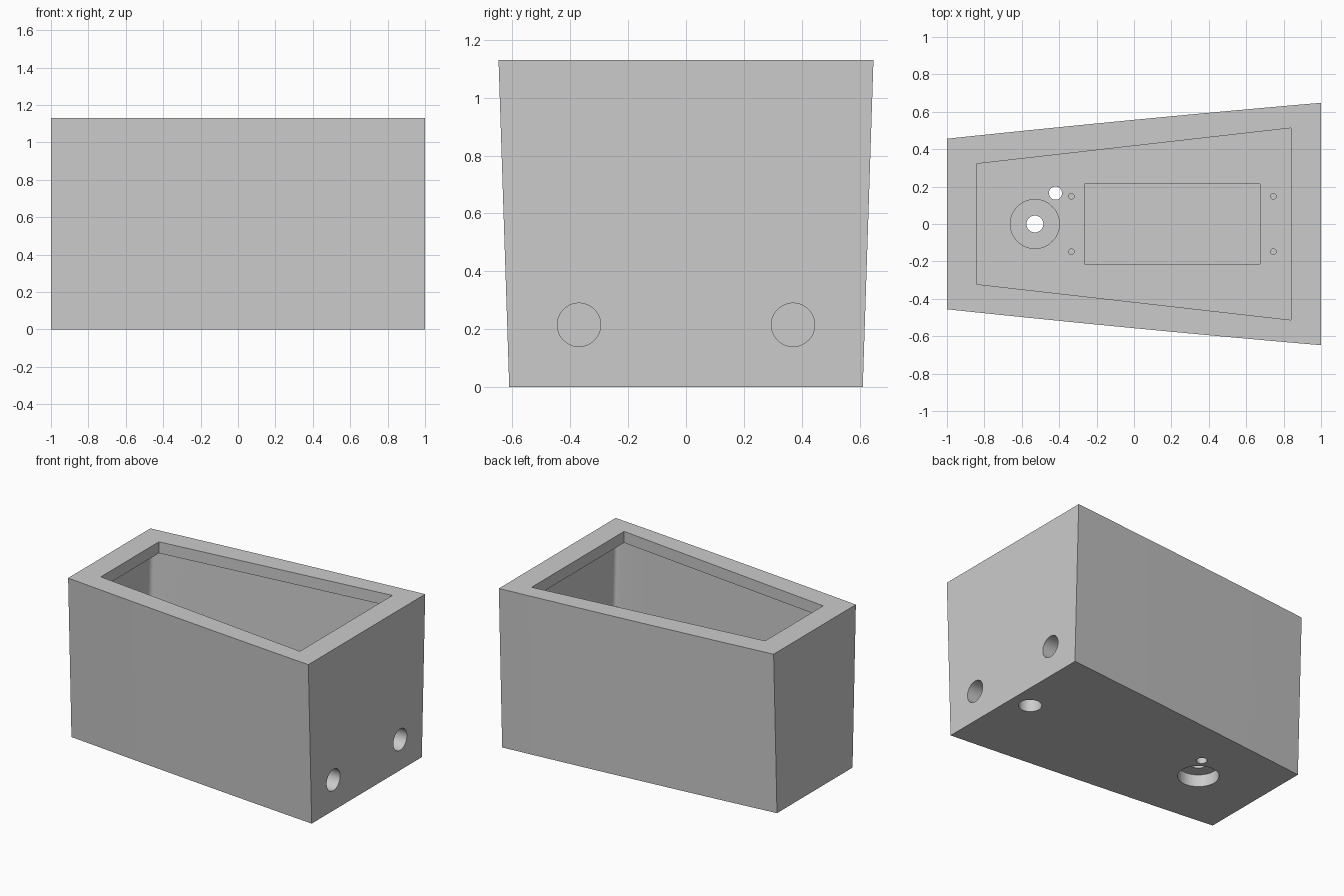
import bpy
import bmesh
import math

cube = bpy.data.objects.get("Cube")
if cube:
    bpy.data.objects.remove(cube, do_unlink=True)

HEIGHT, FLOOR, LIP = 1.13, 0.55, 1.05
WALL = 0.045

grey = bpy.data.materials.new("light grey")
grey.use_nodes = True
grey.diffuse_color = (0.6, 0.6, 0.6, 1)
grey.node_tree.nodes["Principled BSDF"].inputs["Base Color"].default_value = grey.diffuse_color


def half_width(x):
    """Half depth of the shell at the rim, slightly bowed along its length."""
    return 0.552 + 0.096 * x + 0.005 * (1 - x * x)


def outline(end, inset, steps=8):
    """Tapered outline with both long sides bowed."""
    xs = [-end + 2 * end * i / steps for i in range(steps + 1)]
    front = [(x, -half_width(x) + inset) for x in xs]
    return front + [(x, -y) for x, y in reversed(front)]


def prism(name, bottom, top, z0, z1, bevel=0):
    """Solid between two matching outlines, optionally with rounded uprights."""
    bm = bmesh.new()
    low = [bm.verts.new((x, y, z0)) for x, y in bottom]
    high = [bm.verts.new((x, y, z1)) for x, y in top]
    bm.faces.new(list(reversed(low)))
    bm.faces.new(high)
    count = len(low)
    for i in range(count):
        j = (i + 1) % count
        bm.faces.new((low[i], low[j], high[j], high[i]))
    if bevel:
        bm.normal_update()
        corners = [e for e in bm.edges
                   if abs(e.verts[0].co.z - e.verts[1].co.z) > 0.1
                   and e.calc_face_angle() > 1]
        bmesh.ops.bevel(bm, geom=corners, offset=bevel, segments=5,
                        profile=0.5, affect='EDGES')
    mesh = bpy.data.meshes.new(name)
    bm.to_mesh(mesh)
    bm.free()
    obj = bpy.data.objects.new(name, mesh)
    bpy.context.collection.objects.link(obj)
    mesh.materials.append(grey)
    return obj


def box(name, x0, x1, y, z0, z1):
    ring = [(x0, -y), (x1, -y), (x1, y), (x0, y)]
    return prism(name, ring, ring, z0, z1)


def drill(name, radius, start, end):
    """Round cutter between two points, along x or z."""
    along_x = start[0] != end[0]
    length = abs(end[0] - start[0]) + abs(end[2] - start[2])
    bpy.ops.mesh.primitive_cylinder_add(
        vertices=48, radius=radius, depth=length,
        location=[(a + b) / 2 for a, b in zip(start, end)],
        rotation=(0, math.pi / 2 if along_x else 0, 0))
    obj = bpy.context.object
    obj.name = name
    obj.data.materials.append(grey)
    return obj


# Tapered shell, slightly narrower at the base
housing = prism("housing", outline(1, 0.037), outline(1, 0), 0, HEIGHT)

# Upper chamber, overhung by a rim with a straight-sided opening
opening = [(-0.84, -0.322), (0.84, -0.513), (0.84, 0.513), (-0.84, 0.322)]
cutters = [
    prism("chamber_cutter", outline(0.96, WALL + 0.018), outline(0.96, WALL),
          FLOOR, LIP, bevel=0.03),
    prism("opening_cutter", opening, opening, LIP - 0.02, HEIGHT + 0.1),
    box("pocket_cutter", -0.265, 0.675, 0.215, 0.08, FLOOR + 0.1),
]

# Recesses above and below the shaft hole, then the small through hole
shaft = -0.53
cutters += [
    drill("lower_recess_cutter", 0.131, (shaft, 0, -0.1), (shaft, 0, 0.085)),
    drill("upper_recess_cutter", 0.131, (shaft, 0, 0.46), (shaft, 0, 0.65)),
    drill("shaft_cutter", 0.045, (shaft, 0, -0.1), (shaft, 0, 0.7)),
    drill("cable_cutter", 0.035, (-0.42, 0.165, -0.1), (-0.42, 0.165, 0.7)),
    drill("base_socket_cutter", 0.074, (0.857, 0, -0.1), (0.857, 0, 0.35)),
]

# End sockets and screw holes, mirrored front to back
for side in (-1, 1):
    y = side * 0.37
    cutters.append(drill("end_socket_cutter", 0.075, (0.5, y, 0.215), (1.1, y, 0.215)))
    for x in (-0.335, 0.745):
        y = side * 0.148
        cutters.append(drill("screw_hole_cutter", 0.015, (x, y, 0.35), (x, y, 0.65)))

# Cut everything out of the shell, then drop the cutters
for cutter in cutters:
    mod = housing.modifiers.new(cutter.name, 'BOOLEAN')
    mod.operation = 'DIFFERENCE'
    mod.solver = 'EXACT'
    mod.object = cutter
    cutter.hide_render = True

bpy.ops.object.select_all(action='DESELECT')
housing.select_set(True)
bpy.context.view_layer.objects.active = housing
for mod in list(housing.modifiers):
    bpy.ops.object.modifier_apply(modifier=mod.name)
for cutter in cutters:
    bpy.data.objects.remove(cutter, do_unlink=True)
bpy.ops.object.shade_smooth_by_angle(angle=math.radians(30))
